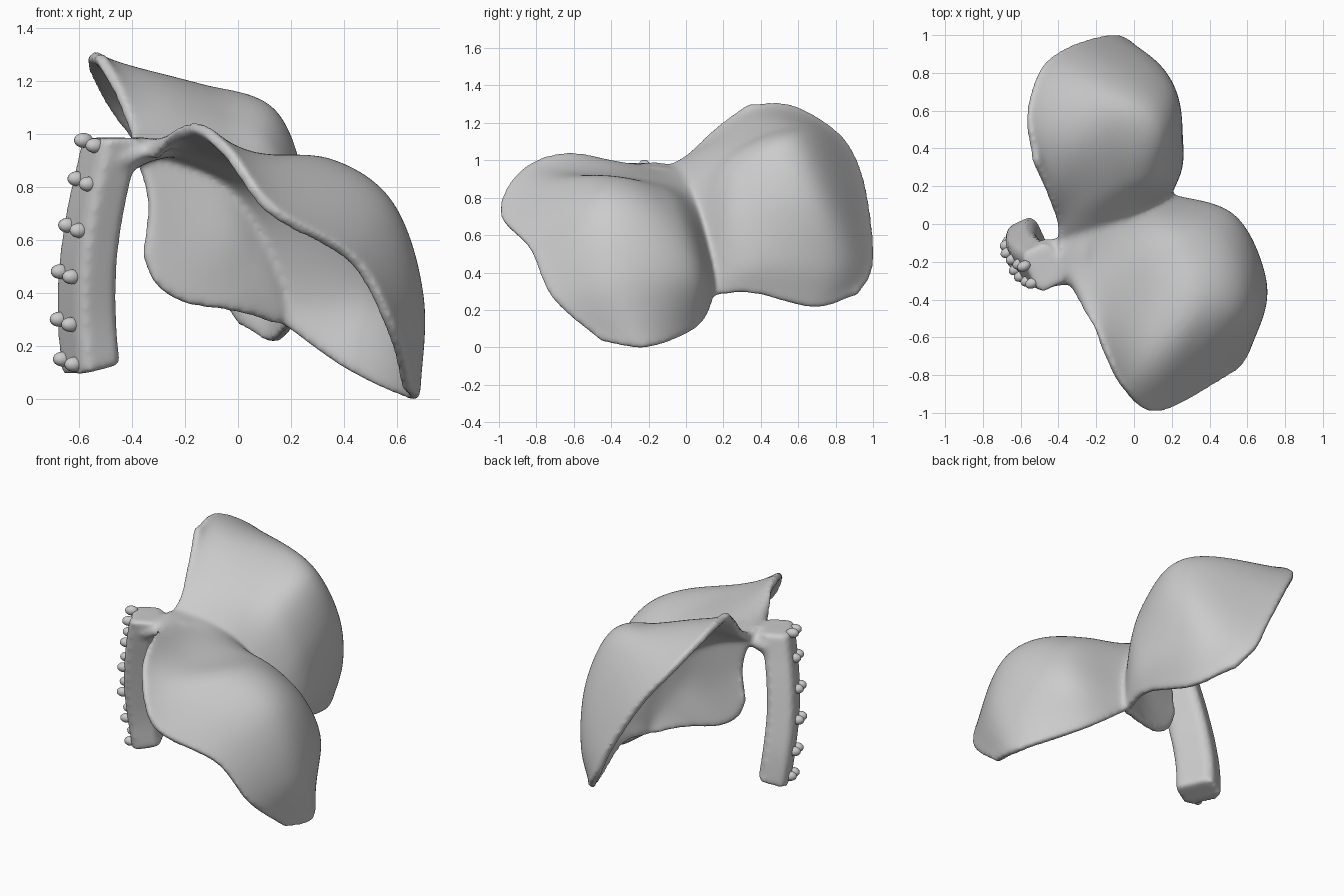
import bpy, bmesh, math
from mathutils import Vector

if "Cube" in bpy.data.objects:
    bpy.data.objects.remove(bpy.data.objects["Cube"])


def spline(pts, t):
    """Point on a Catmull-Rom curve through pts, t in 0..1."""
    n = len(pts) - 1
    i = min(int(t * n), n - 1)
    f = t * n - i
    p1, p2 = pts[i], pts[i + 1]
    p0 = pts[i - 1] if i > 0 else p1 * 2 - p2
    p3 = pts[i + 2] if i + 2 <= n else p2 * 2 - p1
    return 0.5 * (2 * p1 + (p2 - p0) * f + (2 * p0 - 5 * p1 + 4 * p2 - p3) * f * f
                  + (3 * p1 - p0 - 3 * p2 + p3) * f ** 3)


def new_object(name, bm):
    me = bpy.data.meshes.new(name)
    bmesh.ops.recalc_face_normals(bm, faces=bm.faces)
    bm.to_mesh(me)
    bm.free()
    ob = bpy.data.objects.new(name, me)
    bpy.context.collection.objects.link(ob)
    return ob


def skin(bm, rows, closed=False):
    """Bridge rows of points with quads."""
    vs = [[bm.verts.new(p) for p in r] for r in rows]
    n = len(vs[0])
    for a, b in zip(vs, vs[1:]):
        for j in range(n if closed else n - 1):
            k = (j + 1) % n
            bm.faces.new((a[j], a[k], b[k], b[j]))
    return vs


def tube(name, rings):
    """Closed solid through a list of rings."""
    bm = bmesh.new()
    vs = skin(bm, rings, True)
    bm.faces.new(vs[0])
    bm.faces.new(vs[-1])
    return new_object(name, bm)


def sheet(name, root, rows, nu=48, nv=30, thick=0.046):
    """Thick curved sheet: each row runs from the shared root line outward."""
    rows = [[Vector(r)] + [Vector(p) for p in row] for r, row in zip(root, rows)]
    bm = bmesh.new()
    grid = []
    for i in range(nu + 1):
        section = [spline(col, i / nu) for col in zip(*rows)]
        grid.append([spline(section, j / nv) for j in range(nv + 1)])
    skin(bm, grid)
    ob = new_object(name, bm)
    mod = ob.modifiers.new("Solidify", 'SOLIDIFY')
    mod.thickness, mod.offset = thick, 0
    return ob


# valley line shared by the two lobes and the web below them
root = [(-.40, -.08, .96), (-.22, -.02, .92), (-.06, .03, .83), (.06, .08, .67),
        (.14, .12, .49), (.17, .14, .36), (.17, .14, .28)]

front_lobe = sheet("front_lobe", root, [
    [(-.39, -.17, .97), (-.36, -.25, .95), (-.31, -.32, .90)],
    [(-.20, -.20, .93), (-.19, -.40, .97), (-.18, -.62, 1.03)],
    [(.05, -.20, .88), (.06, -.55, .905), (-.05, -.88, .94)],
    [(.28, -.12, .81), (.34, -.48, .88), (.12, -.99, .71)],
    [(.46, -.05, .64), (.57, -.43, .72), (.43, -.83, .52)],
    [(.53, .02, .38), (.68, -.36, .37), (.575, -.71, .26)],
    [(.41, .05, .11), (.65, -.20, .00), (.64, -.45, .03)]])

back_lobe = sheet("back_lobe", root, [
    [(-.41, .02, 1.02), (-.455, .15, 1.15), (-.52, .33, 1.30)],
    [(-.25, .15, 1.06), (-.33, .38, 1.20), (-.565, .57, 1.28)],
    [(-.06, .25, 1.04), (-.14, .57, 1.165), (-.495, .82, 1.12)],
    [(.11, .27, .96), (.09, .60, 1.08), (-.34, .935, .90)],
    [(.21, .31, .74), (.19, .69, .79), (-.17, .985, .60)],
    [(.24, .37, .47), (.16, .77, .46), (-.08, .985, .41)],
    [(.20, .36, .29), (.13, .68, .215), (.02, .92, .28)]])

web = sheet("web", root[:6], [
    [(-.34, -.08, .75), (-.36, -.08, .54)],
    [(-.23, -.05, .65), (-.31, -.07, .43)],
    [(-.05, .00, .60), (-.20, -.04, .36)],
    [(.05, .05, .50), (-.05, .01, .335)],
    [(.12, .09, .40), (.06, .07, .31)],
    [(.16, .12, .32), (.14, .12, .28)]])

# stem: rotated rectangular bar following a bowed path
D1, D2 = Vector((.9, .43, 0)), Vector((.43, -.9, 0))
path = [Vector(p) for p in ((-.555, -.09, .11), (-.57, -.115, .30), (-.567, -.155, .50),
                            (-.54, -.19, .70), (-.505, -.215, .86), (-.475, -.23, .985))]
corners = ((-1, -.7), (-.7, -1), (.7, -1), (1, -.7), (1, .7), (.7, 1), (-.7, 1), (-1, .7))
rings = []
for i in range(25):
    c = spline(path, i / 24)
    tilt = .02 * (1 - i / 24)          # sloping cut at the foot
    rings.append([c + D1 * a * .085 + D2 * b * .118 + Vector((0, 0, a * tilt))
                  for a, b in corners])
stem = tube("stem", rings)

# neck: flattened bridge from the stem to the lobes
neck_path = [Vector(p) for p in ((-.50, -.21, .905), (-.42, -.205, .91),
                                 (-.34, -.195, .935), (-.24, -.18, .94))]
rings = []
for i in range(13):
    c = spline(neck_path, i / 12)
    h = .085 - .06 * i / 12
    rings.append([c + Vector((0, .13 * math.cos(k * math.tau / 16), h * math.sin(k * math.tau / 16)))
                  for k in range(16)])
neck = tube("neck", rings)

# fuse the parts into one smooth body
bpy.ops.object.select_all(action='DESELECT')
for ob in (front_lobe, back_lobe, web, stem, neck):
    ob.select_set(True)
bpy.context.view_layer.objects.active = front_lobe
bpy.ops.object.convert(target='MESH')
bpy.ops.object.join()
body = bpy.context.object
body.name = "lobed_body"
rm = body.modifiers.new("Remesh", 'REMESH')
rm.mode, rm.voxel_size, rm.use_smooth_shade = 'VOXEL', .0115, True
sm = body.modifiers.new("Smooth", 'SMOOTH')
sm.factor, sm.iterations = .5, 26

# beads: pairs of short pegs along the outer face of the stem
bm = bmesh.new()
for z in (.14, .29, .47, .645, .82, .965):
    c = spline(path, min(1, max(0, (z - .11) / .875)))
    c.z = z
    for side in (-1, 1):
        p = c - D1 * .092 + D2 * side * .05 + Vector((0, 0, -.01 * side))
        g = bmesh.ops.create_uvsphere(bm, u_segments=16, v_segments=10, radius=.028)
        for v in g["verts"]:
            v.co = v.co + D1 * (v.co.dot(D1) * .35) + p
for f in bm.faces:
    f.smooth = True
new_object("stem_beads", bm)
